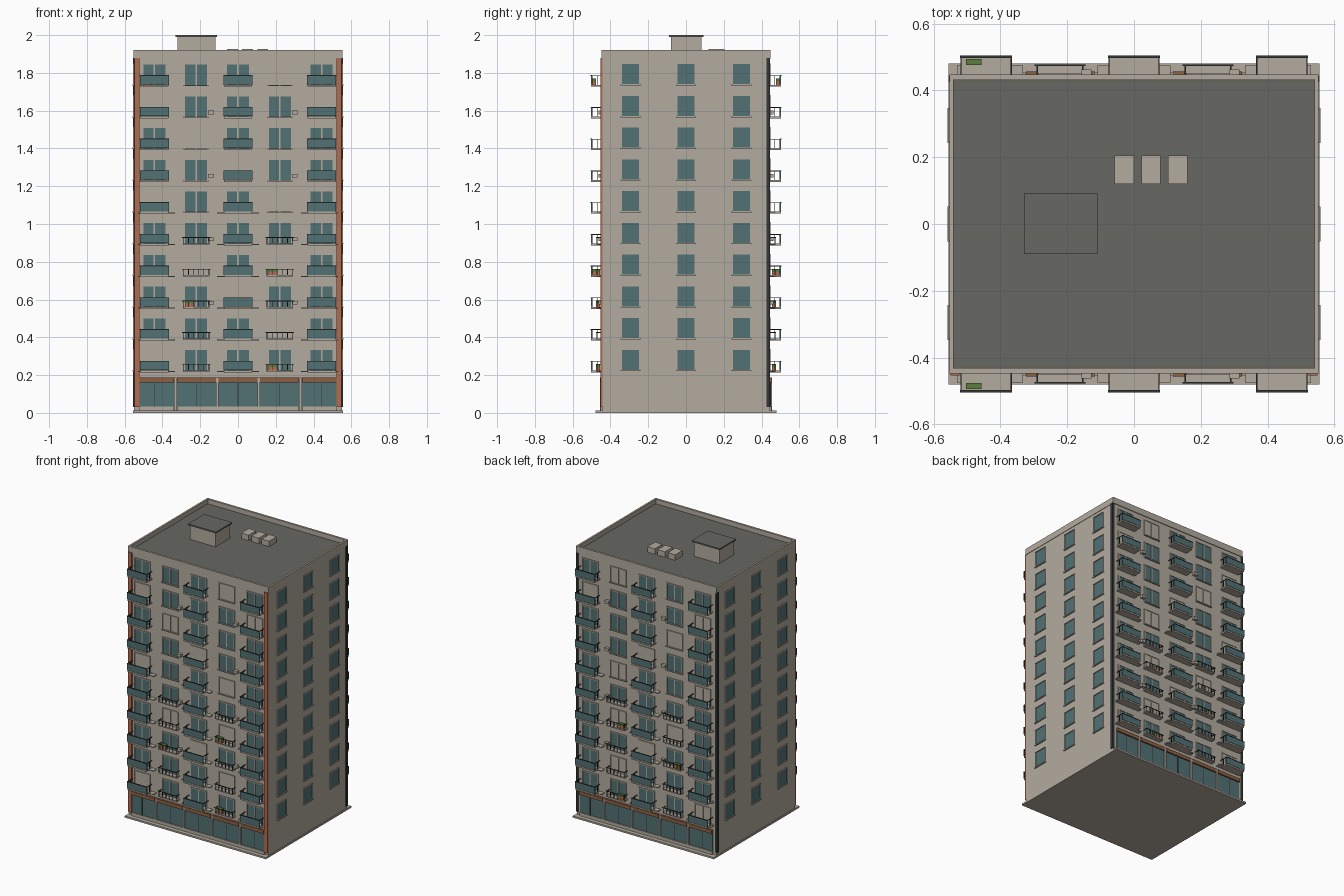
import bpy, bmesh

if "Cube" in bpy.data.objects:
    bpy.data.objects.remove(bpy.data.objects["Cube"])

def mat(name, r, g, b):
    m = bpy.data.materials.new(name)
    m.diffuse_color = (r, g, b, 1)
    m.use_nodes = True
    m.node_tree.nodes["Principled BSDF"].inputs["Base Color"].default_value = m.diffuse_color
    return m

BEIGE = mat("beige plaster", .45, .41, .345)
TEAL = mat("teal glass", .085, .165, .175)
ORANGE = mat("terracotta", .45, .145, .075)
BROWN = mat("brown sign", .27, .115, .055)
DARK = mat("dark metal", .035, .037, .037)
ROOF = mat("roof grey", .135, .138, .125)
GREEN = mat("leaf green", .1, .21, .045)

parts = {}

def box(part, material, x0, x1, y0, y1, z0, z1):
    """Add one box to the named part."""
    bm = parts.setdefault(part, (bmesh.new(), material))[0]
    vs = bmesh.ops.create_cube(bm, size=1)["verts"]
    for v in vs:
        v.co.x = (x0 + x1) / 2 + v.co.x * (x1 - x0)
        v.co.y = (y0 + y1) / 2 + v.co.y * (y1 - y0)
        v.co.z = (z0 + z1) / 2 + v.co.z * (z1 - z0)

X, Y = .55, .442          # half width and half depth of the tower
STEP, N = .168, 10        # floor height and number of flats floors

# main block, plinth, parapet and roof
box("tower_body", BEIGE, -X, X, -Y, Y, 0, 1.88)
box("plinth", BEIGE, -.555, .555, -.48, .48, 0, .012)
box("roof_deck", ROOF, -.54, .54, -.43, .43, 1.88, 1.888)
for s in (-1, 1):
    box("parapet", BEIGE, -.553, .553, *sorted((s * .432, s * .447)), 1.875, 1.92)
    box("parapet", BEIGE, *sorted((s * .54, s * .553)), -.432, .432, 1.875, 1.92)
box("stair_housing", BEIGE, -.32, -.12, -.08, .083, 1.885, 1.99)
box("stair_housing_cap", ROOF, -.33, -.11, -.09, .092, 1.99, 2.0)
for x in (-.058, .022, .102):
    box("roof_vents", BEIGE, x, x + .058, .12, .205, 1.885, 1.927)

# corner strips: terracotta in front, dark pipes at the back
for s in (-1, 1):
    box("front_corner_strips", ORANGE, *sorted((s * .522, s * .549)), -.453, -Y, .03, 1.88)
    box("rear_corner_pipes", DARK, *sorted((s * .538, s * .556)), .425, .444, .03, 1.88)

# windows on the two short sides
for s in (-1, 1):
    for k in range(N):
        z = .228 + STEP * k
        for y in (-.295, 0, .295):
            box("side_glass", TEAL, *sorted((s * X, s * .552)), y - .045, y + .045, z, z + .106)
            for e in (-1, 1):
                box("side_frames", BEIGE, *sorted((s * X, s * .555)),
                    *sorted((y + e * .045, y + e * .05)), z, z + .106)
            box("side_frames", BEIGE, *sorted((s * X, s * .558)), y - .053, y + .053, z - .007, z)
            box("side_frames", BEIGE, *sorted((s * X, s * .556)), y - .05, y + .05, z + .106, z + .111)

CLOSED = {(9, 3), (8, 0), (8, 4), (7, 1), (6, 2), (5, 0), (5, 3), (3, 1), (3, 3), (2, 2), (1, 3), (0, 0)}
PLANTERS = {(3, 3), (2, 1), (0, 3), (9, 0), (3, 0)}

# long facades, front and back are mirror images
for s in (-1, 1):
    def fbox(part, material, x0, x1, d0, d1, z0, z1):
        box(part, material, x0, x1, *sorted((s * d0, s * d1)), z0, z1)

    for k in range(N):
        z = .225 + STEP * k
        for c in range(5):
            x = (c - 2) * .2215
            # two-pane window, some with closed shutters
            shut = (k, c) in CLOSED
            for e in (-1, 1):
                fbox("shutters" if shut else "window_glass", BEIGE if shut else TEAL,
                     *sorted((x + e * .004, x + e * .058)), Y, Y + .002, z, z + .108)
                fbox("window_frames", BEIGE, *sorted((x + e * .058, x + e * .064)), Y, Y + .006, z, z + .112)
            fbox("window_frames", BEIGE, x - .004, x + .004, Y, Y + .004, z, z + .108)
            fbox("window_frames", BEIGE, x - .064, x + .064, Y, Y + .006, z + .107, z + .113)
            fbox("window_frames", BEIGE, x - .066, x + .066, Y, Y + .01, z - .007, z)
            if c % 2 == 0:
                # deep balcony: slab, glass front, open sides with rails
                fbox("balcony_slabs", BEIGE, x - .075, x + .075, Y, .503, z - .01, z)
                fbox("balcony_panels", TEAL, x - .077, x + .077, .498, .503, z + .002, z + .047)
                fbox("balcony_rails", DARK, x - .078, x + .078, .497, .505, z + .047, z + .051)
                for e in (-1, 1):
                    rx = x + e * .075
                    fbox("balcony_rails", DARK, rx - .002, rx + .002, Y, .5, z + .046, z + .05)
                    fbox("balcony_rails", DARK, rx - .002, rx + .002, .496, .5, z, z + .05)
                    fbox("balcony_rails", DARK, rx - .002, rx + .002, .468, .472, z, z + .05)
                if k <= 5:
                    fbox("ledges", BEIGE, max(x - .11, -.53), min(x + .11, .53), Y, .475, z - .009, z - .003)
            elif k <= 4:
                # shallow balcony with open railing
                fbox("shallow_slabs", BEIGE, x - .07, x + .07, Y, .477, z - .008, z)
                fbox("shallow_rails", DARK, x - .076, x + .076, .473, .477, z + .03, z + .034)
                for i in range(6):
                    px = x - .068 + i * .0272
                    fbox("shallow_rails", DARK, px - .0018, px + .0018, .473, .477, z - .004, z + .034)
                for e in (-1, 1):
                    px = x + e * .068
                    fbox("shallow_rails", DARK, px - .0018, px + .0018, Y, .475, z + .03, z + .034)
            # air conditioners
            if c % 2 and k % 2 == 0 and k > 0:
                fbox("air_conditioners", BEIGE, x + .064, x + .094, Y, .463, z + .012, z + .032)
            # planters
            if (k, c) in PLANTERS:
                d = .476 if c == 0 else .455
                fbox("planter_boxes", ORANGE, x - .06, x - .014, d, d + .018, z, z + .018)
                fbox("planter_leaves", GREEN, x - .06, x - .014, d, d + .018, z + .018, z + .034)

    # shop fronts on the ground floor
    for c in range(5):
        x = (c - 2) * .2205
        a, b = max(x - .103, -.521), min(x + .103, .521)
        fbox("shop_glass", TEAL, a, b, Y, Y + .004, .035, .162)
        fbox("shop_signs", BROWN, a, b, Y, Y + .014, .162, .187)
        fbox("shop_mullions", DARK, x - .002, x + .002, Y, Y + .007, .035, .162)
        fbox("shop_sills", BEIGE, a, b, Y, Y + .01, .012, .035)
    for i in range(4):
        x = (i - 1.5) * .2205
        fbox("shop_piers", BEIGE, x - .006, x + .006, Y, Y + .012, .012, .187)

# turn the collected parts into objects
for name, (bm, material) in parts.items():
    me = bpy.data.meshes.new(name)
    bm.to_mesh(me)
    bm.free()
    me.materials.append(material)
    bpy.context.collection.objects.link(bpy.data.objects.new(name, me))
